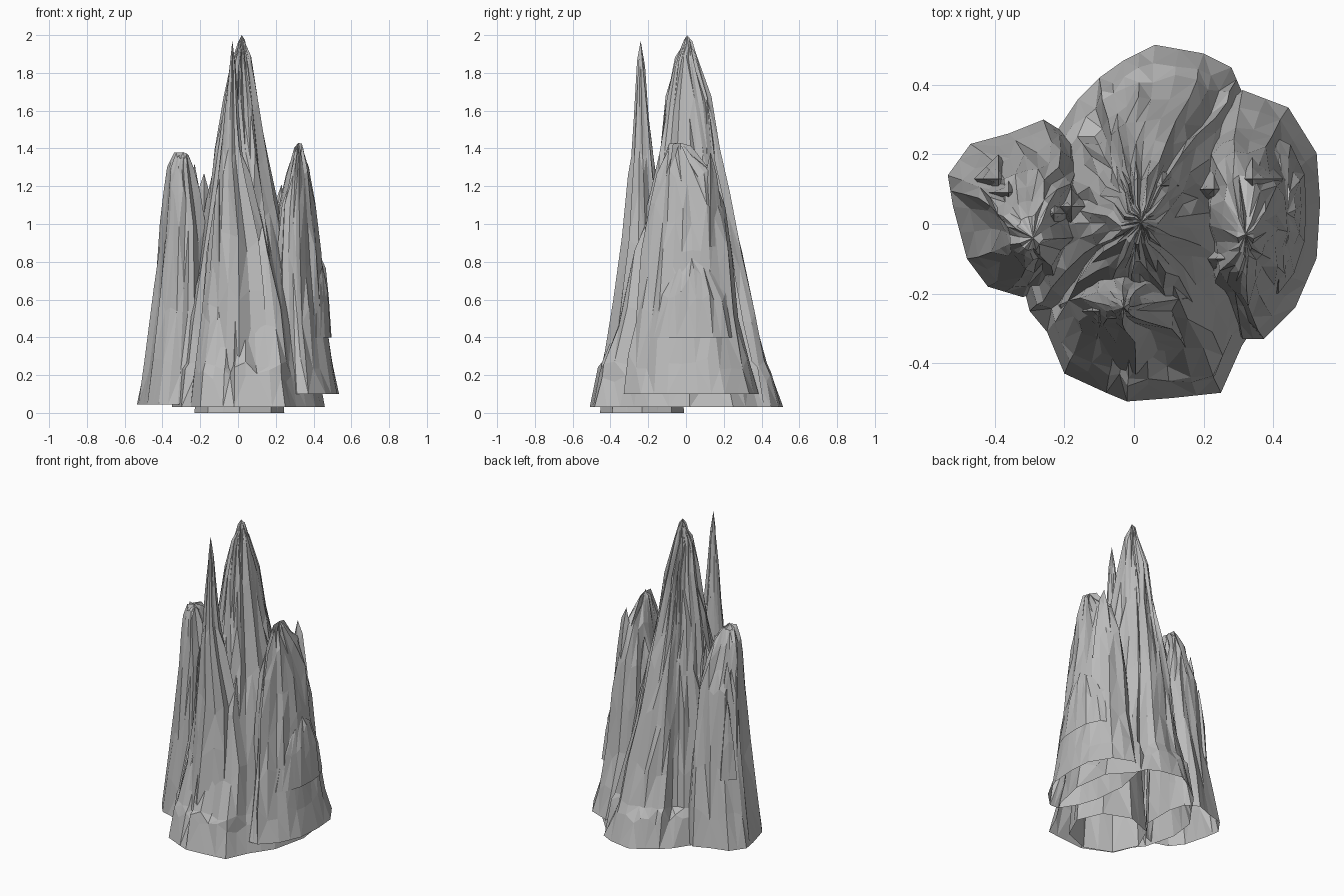
import bpy
import bmesh
import math
import random
from mathutils import Vector

random.seed(7)
if "Cube" in bpy.data.objects:
    bpy.data.objects.remove(bpy.data.objects["Cube"], do_unlink=True)

rock = bpy.data.materials.new("grey rock")
rock.use_nodes = True
grey = (0.5, 0.5, 0.5, 1)
rock.diffuse_color = grey
rock.node_tree.nodes["Principled BSDF"].inputs["Base Color"].default_value = grey


def unit_outline(points):
    """Scale a plan outline into a unit box and add midpoints."""
    xs, ys = zip(*points)
    lo = Vector((min(xs), min(ys)))
    size = Vector((max(xs), max(ys))) - lo
    unit = [Vector(((x - lo.x) / size.x, (y - lo.y) / size.y)) for x, y in points]
    out = []
    for i, p in enumerate(unit):
        out += [p, p.lerp(unit[(i + 1) % len(unit)], 0.5)]
    return out


def spire(name, outline, levels, apex, flute=0.13, rough=0.05):
    """Open-bottomed crag: levels are (z, x min, x max, y min, y max)."""
    plan = unit_outline(outline)
    grooves = [random.choice((0, 0, 0.4, 1)) * flute for _ in plan]
    bm = bmesh.new()
    rings = []
    for k, (z, x0, x1, y0, y1) in enumerate(levels):
        ring = []
        middle = Vector(((x0 + x1) / 2, (y0 + y1) / 2))
        deep = min(1, k / 2)
        step = z - levels[k - 1][0] if k else 0
        for p, groove in zip(plan, grooves):
            spot = Vector((x0 + p.x * (x1 - x0), y0 + p.y * (y1 - y0)))
            pull = deep * (groove + random.uniform(0, rough))
            spot = spot.lerp(middle, pull)
            lift = random.uniform(-0.25, 0.25) * step
            ring.append(bm.verts.new((spot.x, spot.y, z + lift)))
        rings.append(ring)
    n = len(plan)
    for low, high in zip(rings, rings[1:]):
        for i in range(n):
            j = (i + 1) % n
            bm.faces.new((low[i], low[j], high[j], high[i]))
    tip = bm.verts.new(apex)
    for i in range(n):
        bm.faces.new((rings[-1][i], rings[-1][(i + 1) % n], tip))
    bmesh.ops.triangulate(bm, faces=bm.faces[:], quad_method='SHORT_EDGE')
    mesh = bpy.data.meshes.new(name)
    bm.to_mesh(mesh)
    bm.free()
    mesh.materials.append(rock)
    obj = bpy.data.objects.new(name, mesh)
    bpy.context.collection.objects.link(obj)


# Tall central mountain with a broad foot
spire("main_peak",
      [(.31, .38), (.28, .45), (.2, .49), (.06, .515), (-.03, .47), (-.1, .42),
       (-.16, .36), (-.22, .27), (-.33, .12), (-.35, -.05), (-.3, -.25), (-.25, -.31),
       (-.2, -.43), (-.08, -.485), (-.02, -.51), (.11, -.5), (.25, -.485),
       (.31, -.35), (.41, -.2), (.46, .02), (.43, .25)],
      [(.03, -.35, .46, -.51, .515), (.2, -.33, .43, -.475, .475), (.26, -.32, .42, -.46, .44),
       (.5, -.28, .37, -.38, .385), (.8, -.23, .29, -.29, .32), (1.1, -.17, .22, -.2, .25),
       (1.35, -.13, .17, -.15, .19), (1.63, -.08, .12, -.11, .14),
       (1.85, -.04, .07, -.06, .06), (1.95, 0, .04, -.02, .035)],
      (.02, .005, 2))

octagon = [(math.cos(i * math.tau / 8), math.sin(i * math.tau / 8)) for i in range(8)]

# Thin needle peak that breaks through the front slope, its foot on the ground
spire("front_needle", octagon,
      [(0, -.23, .245, -.455, -.01), (.3, -.215, .225, -.435, -.03),
       (.6, -.19, .2, -.39, -.05), (.9, -.155, .16, -.345, -.08),
       (1.2, -.12, .07, -.31, -.14), (1.4, -.09, .025, -.29, -.17),
       (1.6, -.07, .005, -.277, -.195), (1.82, -.05, -.01, -.26, -.215)],
      (-.03, -.24, 1.97), flute=0.17)

# Crag on the left with a low outer buttress
left_plan = [(.53, .06), (.52, .2), (.44, .33), (.31, .38), (.22, .3), (.18, .1),
             (.2, -.1), (.24, -.22), (.31, -.33), (.37, -.33), (.46, -.24), (.52, -.1)]
spire("left_crag", left_plan,
      [(.1, .18, .535, -.33, .385), (.27, .18, .505, -.31, .35), (.5, .18, .475, -.28, .3),
       (.8, .19, .445, -.24, .26), (1.05, .21, .42, -.2, .22),
       (1.25, .25, .385, -.16, .15), (1.39, .295, .345, -.1, .03)],
      (.32, -.03, 1.43))
spire("left_buttress", left_plan,
      [(.4, .32, .495, -.2, .26), (.6, .34, .482, -.15, .22), (.74, .38, .465, -.08, .14)],
      (.44, .03, .82))

# Crag on the right
spire("right_crag",
      [(-.26, .3), (-.36, .26), (-.47, .23), (-.535, .14), (-.52, .05), (-.48, -.1),
       (-.42, -.18), (-.32, -.21), (-.25, -.19), (-.15, -.05), (-.15, .15), (-.18, .25)],
      [(.045, -.535, -.15, -.21, .3), (.25, -.5, -.15, -.2, .28), (.6, -.455, -.15, -.17, .24),
       (.95, -.42, -.17, -.14, .18), (1.15, -.4, -.2, -.12, .13),
       (1.28, -.38, -.23, -.1, .08), (1.36, -.34, -.26, -.08, .03)],
      (-.29, -.04, 1.38))

# Small splinters along the ridges: x, y, top height, foot radius
splinters = [(-.07, .02, 1.63, .07), (.08, .11, 1.66, .07), (.23, .1, 1.21, .08),
             (.34, .13, 1.38, .09), (-.18, .05, 1.27, .07), (-.23, .03, 1.32, .07),
             (-.36, .09, 1.2, .07), (-.39, .13, .97, .07), (.13, -.2, 1, .07),
             (.06, -.26, 1.08, .07), (-.1, -.25, 1.24, .05), (.26, -.1, 1.18, .07)]
for number, (x, y, top, r) in enumerate(splinters, 1):
    levels = []
    for drop, size in ((.5, 1), (.3, .75), (.12, .4)):
        s = r * size
        levels.append((top - drop, x - s, x + s, y - s, y + s))
    spire(f"splinter_{number}", octagon[::2], levels, (x, y, top), flute=0.25)
